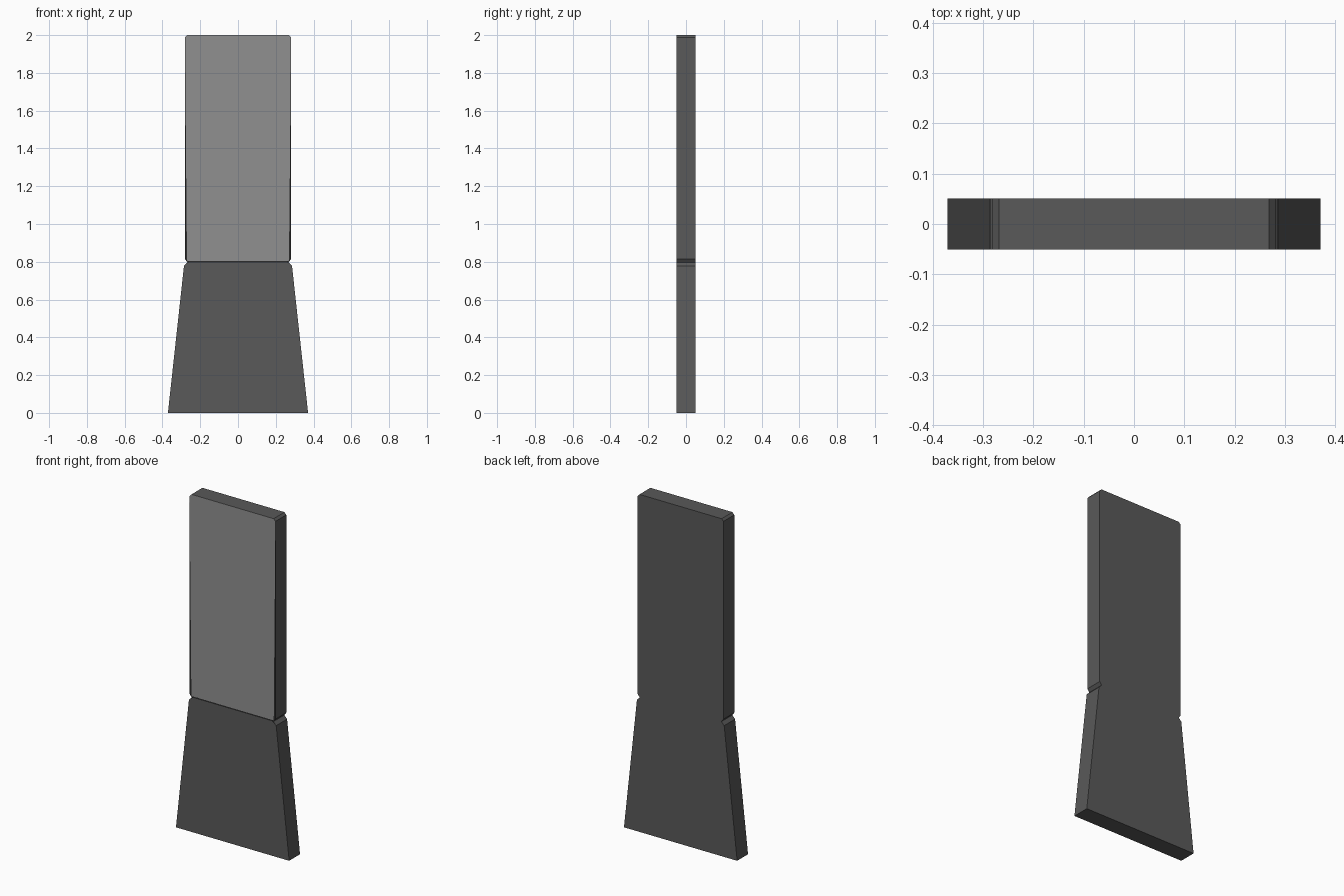
import bpy, bmesh

if "Cube" in bpy.data.objects:
    bpy.data.objects.remove(bpy.data.objects["Cube"])

D = 0.051  # half depth


def material(name, v):
    m = bpy.data.materials.new(name)
    m.diffuse_color = (v, v, v, 1)
    m.use_nodes = True
    m.node_tree.nodes["Principled BSDF"].inputs["Base Color"].default_value = m.diffuse_color
    return m


# Right half of the outlines, bottom to top, sharing a V notch at the waist
notch = (0.268, 0.797)
base = [(0.371, 0.0), (0.286, 0.778), notch]
upper = [notch, (0.281, 0.815), (0.281, 1.987), (0.269, 2.0)]


def outline(half):
    return half + [(-x, z) for x, z in reversed(half)]


bm = bmesh.new()
cache = {}


def vert(x, y, z):
    key = (x, y, z)
    if key not in cache:
        cache[key] = bm.verts.new(key)
    return cache[key]


def face(points):
    return bm.faces.new([vert(*p) for p in points])


# Slab: one back face and the surrounding sides
loop = outline(base + upper[1:])
face([(x, D, z) for x, z in reversed(loop)])
for (x0, z0), (x1, z1) in zip(loop, loop[1:] + loop[:1]):
    face([(x0, -D, z0), (x0, D, z0), (x1, D, z1), (x1, -D, z1)])

# Front: lower and upper panels, each inside a flush dark border
for half, border, slot in ((base, 0.007, 0), (upper, 0.015, 2)):
    panel = face([(x, -D, z) for x, z in outline(half)])
    rim = bmesh.ops.inset_region(bm, faces=[panel], thickness=border,
                                 use_even_offset=True)
    for f in rim["faces"]:
        f.material_index = 1
    panel.material_index = slot

bmesh.ops.recalc_face_normals(bm, faces=bm.faces)
mesh = bpy.data.meshes.new("display_slab")
bm.to_mesh(mesh)
bm.free()
for m in (material("body", 0.1), material("border", 0.025), material("screen", 0.28)):
    mesh.materials.append(m)
bpy.context.collection.objects.link(bpy.data.objects.new("display_slab", mesh))
